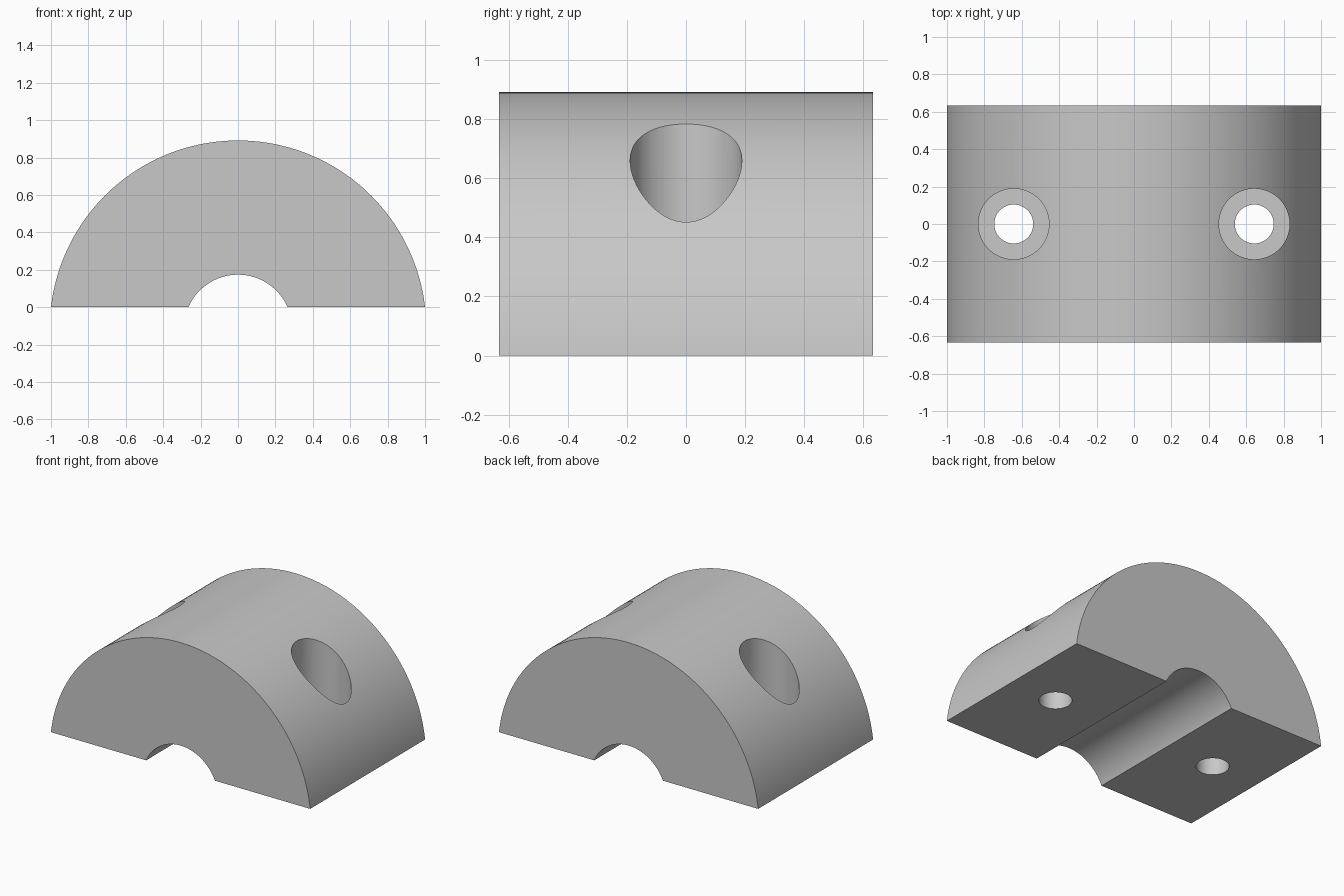
import bpy
import bmesh
import math

cube = bpy.data.objects.get("Cube")
if cube:
    bpy.data.objects.remove(cube, do_unlink=True)

AXIS_Z = -0.115      # shared centre of outer and bore arcs
OUTER_R = 1.0066
BORE_R = 0.289
HALF_LENGTH = 0.633
HOLE_X = 0.643
SEAT_Z = 0.25        # floor of the screw head pockets

grey = bpy.data.materials.new("plain grey")
grey.use_nodes = True
colour = (0.58, 0.58, 0.58, 1)
grey.diffuse_color = colour
grey.node_tree.nodes["Principled BSDF"].inputs["Base Color"].default_value = colour


def arc(radius, steps):
    """Arc above the flat base, from right to left."""
    start = math.asin(-AXIS_Z / radius)
    angles = [start + (math.pi - 2 * start) * i / steps for i in range(steps + 1)]
    return [(radius * math.cos(a), AXIS_Z + radius * math.sin(a)) for a in angles]


def cutter(name, x, radius, bottom, top):
    bpy.ops.mesh.primitive_cylinder_add(
        vertices=64, radius=radius, depth=top - bottom,
        location=(x, 0, (top + bottom) / 2))
    obj = bpy.context.object
    obj.name = name
    obj.data.materials.append(grey)
    obj.hide_render = True
    return obj


# Half-round block with the bore channel, extruded along y
outline = arc(OUTER_R, 96) + arc(BORE_R, 48)[::-1]
bm = bmesh.new()
front = bm.faces.new([bm.verts.new((x, -HALF_LENGTH, max(z, 0))) for x, z in outline])
ext = bmesh.ops.extrude_face_region(bm, geom=[front])
moved = [v for v in ext["geom"] if isinstance(v, bmesh.types.BMVert)]
bmesh.ops.translate(bm, verts=moved, vec=(0, 2 * HALF_LENGTH, 0))
bmesh.ops.recalc_face_normals(bm, faces=bm.faces)
mesh = bpy.data.meshes.new("clamp_half")
bm.to_mesh(mesh)
bm.free()
mesh.materials.append(grey)
block = bpy.data.objects.new("clamp_half", mesh)
bpy.context.collection.objects.link(block)

# Counterbored screw holes on both sides
cutters = []
for side, x in (("left", HOLE_X), ("right", -HOLE_X)):
    cutters.append(cutter(side + "_head_pocket_cutter", x, 0.189, SEAT_Z, 1.2))
    cutters.append(cutter(side + "_screw_hole_cutter", x, 0.104, -0.2, SEAT_Z + 0.1))

bpy.ops.object.select_all(action='DESELECT')
block.select_set(True)
bpy.context.view_layer.objects.active = block
for tool in cutters:
    mod = block.modifiers.new(tool.name, 'BOOLEAN')
    mod.operation = 'DIFFERENCE'
    mod.solver = 'EXACT'
    mod.object = tool
    bpy.ops.object.modifier_apply(modifier=mod.name)
for tool in cutters:
    bpy.data.objects.remove(tool, do_unlink=True)

bpy.ops.object.shade_smooth_by_angle(angle=math.radians(30))
